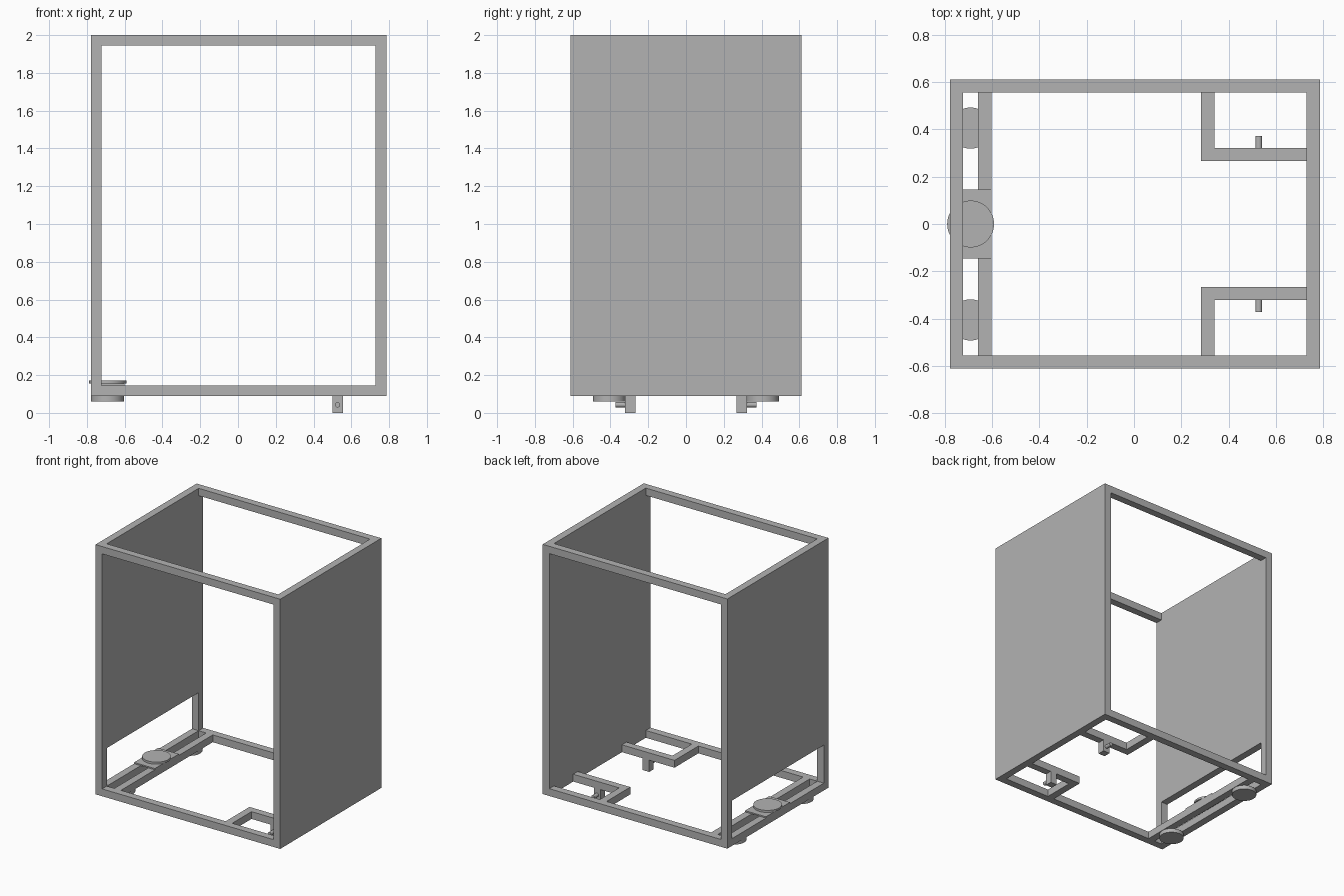
import bpy
import math

if "Cube" in bpy.data.objects:
    bpy.data.objects.remove(bpy.data.objects["Cube"], do_unlink=True)

COLOUR = (0.45, 0.45, 0.45, 1)
grey = bpy.data.materials.new("plain_grey")
grey.diffuse_color = COLOUR
grey.use_nodes = True
grey.node_tree.nodes["Principled BSDF"].inputs["Base Color"].default_value = COLOUR


def box(name, x, y, z):
    """Box from three (low, high) ranges."""
    bpy.ops.mesh.primitive_cube_add(size=1)
    ob = bpy.context.object
    ob.name = name
    ob.location = [(a + b) / 2 for a, b in (x, y, z)]
    ob.scale = [abs(b - a) for a, b in (x, y, z)]
    bpy.ops.object.transform_apply(location=False, rotation=False, scale=True)
    ob.data.materials.append(grey)
    return ob


def disc(name, centre, radius, depth, tilt=0):
    bpy.ops.mesh.primitive_cylinder_add(vertices=48, radius=radius, depth=depth,
                                        location=centre, rotation=(tilt, 0, 0))
    ob = bpy.context.object
    ob.name = name
    bpy.ops.object.shade_smooth_by_angle(angle=math.radians(30))
    ob.data.materials.append(grey)
    return ob


# Main dimensions: bar thickness, outer faces and floor frame heights
T = 0.056
X0, X1, Y1 = -0.778, 0.785, 0.611
Z0, Z1 = 0.09, 2.0
FLOOR = (Z0, Z0 + T)
IN0, IN1, INY = X0 + T, X1 - T, Y1 - T
OPENING = 0.437

# Side walls: one full, one stopping above an access opening
box("full_wall", (IN1, X1), (-Y1, Y1), (Z0, Z1))
box("open_wall_panel", (X0, IN0), (-Y1, Y1), (OPENING, Z1))
box("open_wall_sill", (X0, IN0), (-Y1, Y1), FLOOR)

# Cross bar beside the opening, with mounting plate and round pad
box("inner_floor_bar", (-0.658, -0.602), (-INY, INY), FLOOR)
box("pad_plate", (X0, -0.602), (-0.145, 0.145), (FLOOR[1], 0.156))
disc("round_pad", (-0.69, 0, 0.164), 0.099, 0.016)

# Parts repeated at front and back
for side, s in (("front", -1), ("back", 1)):
    rail_y = (s * INY, s * Y1)
    box(side + "_bottom_rail", (IN0, IN1), rail_y, FLOOR)
    box(side + "_top_rail", (IN0, IN1), rail_y, (Z1 - T, Z1))
    box(side + "_opening_post", (X0, IN0), rail_y, (FLOOR[1], OPENING))
    # L-shaped floor bracket carrying a leg and axle pin
    arm_y = (s * 0.267, s * 0.322)
    box(side + "_bracket_arm", (0.284, IN1), arm_y, FLOOR)
    box(side + "_bracket_link", (0.284, 0.34), (s * 0.322, s * INY), FLOOR)
    box(side + "_leg", (0.499, 0.555), arm_y, (0, Z0))
    disc(side + "_axle_pin", (0.527, s * 0.346, 0.043), 0.014, 0.052, math.pi / 2)
    # Flat round foot under the two parallel bars
    disc(side + "_foot", (-0.691, s * 0.405, 0.075), 0.087, 0.03)
